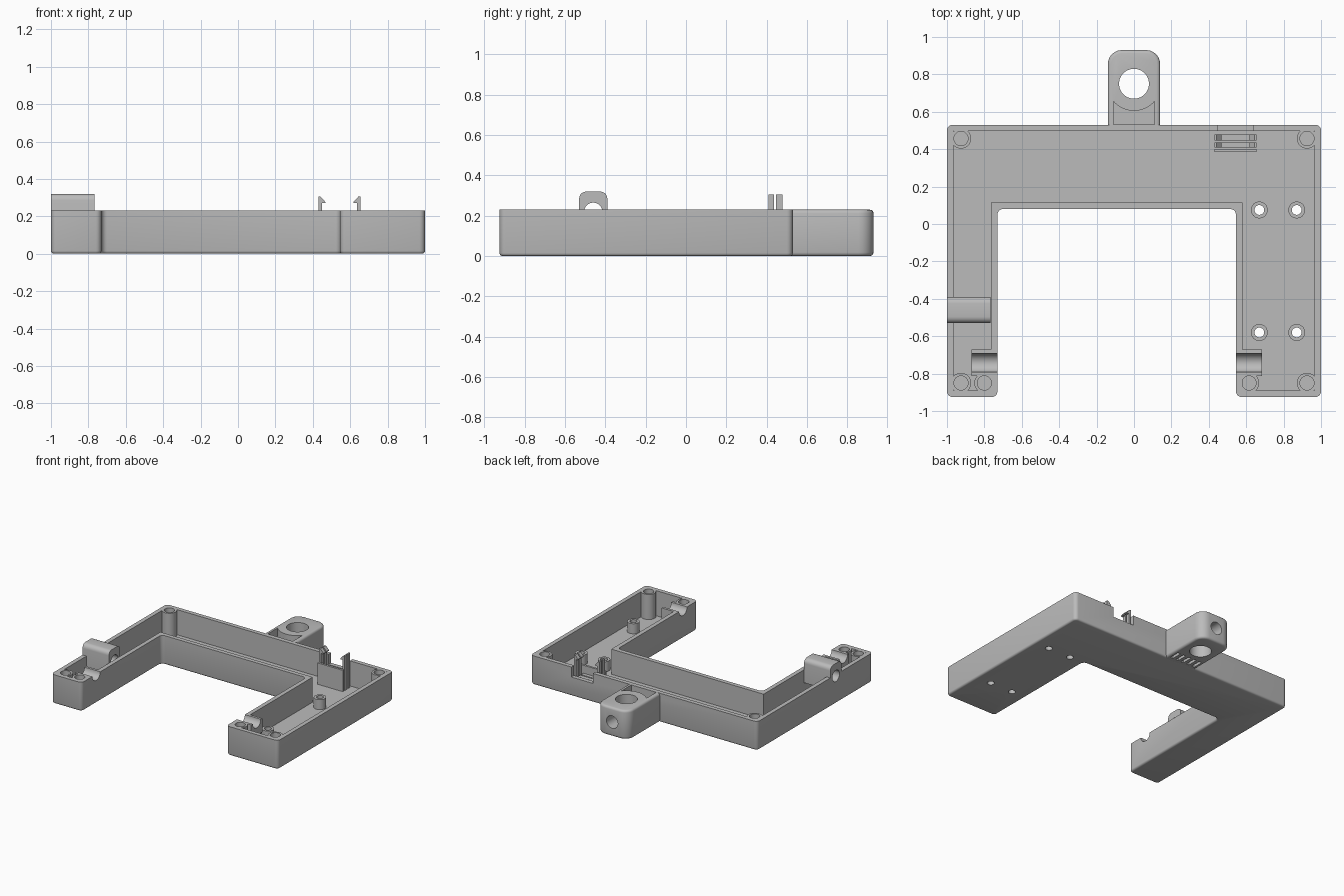
import bpy, bmesh, math

if "Cube" in bpy.data.objects:
    bpy.data.objects.remove(bpy.data.objects["Cube"])

grey = bpy.data.materials.new("plain_grey")
grey.use_nodes = True
grey.diffuse_color = (0.5, 0.5, 0.5, 1)
grey.node_tree.nodes["Principled BSDF"].inputs["Base Color"].default_value = (0.5, 0.5, 0.5, 1)

TOP, FLOOR, WALL = 0.23, 0.03, 0.034
AXES = {"z": lambda a, b, h: (a, b, h),
        "y": lambda a, b, h: (a, h, b),
        "x": lambda a, b, h: (h, a, b)}


def solid(name, pts, lo, hi, axis="z", rounds=()):
    """Extrude a profile along an axis, then round the edges each rule picks."""
    bm = bmesh.new()
    put = AXES[axis]
    face = bm.faces.new([bm.verts.new(put(a, b, lo)) for a, b in pts])
    grown = bmesh.ops.extrude_face_region(bm, geom=[face])["geom"]
    step = put(0, 0, hi - lo)
    bmesh.ops.translate(bm, vec=step, verts=[g for g in grown if isinstance(g, bmesh.types.BMVert)])
    bmesh.ops.recalc_face_normals(bm, faces=bm.faces)
    for rule, radius, segs in rounds:
        edges = [e for e in bm.edges if rule(e.verts[0].co, e.verts[1].co)]
        bmesh.ops.bevel(bm, geom=edges, offset=radius, segments=segs, profile=0.5,
                        affect="EDGES", clamp_overlap=True)
    bmesh.ops.recalc_face_normals(bm, faces=bm.faces)
    mesh = bpy.data.meshes.new(name)
    bm.to_mesh(mesh)
    bm.free()
    mesh.materials.append(grey)
    obj = bpy.data.objects.new(name, mesh)
    bpy.context.collection.objects.link(obj)
    return obj


def rect(x0, x1, y0, y1):
    return [(x0, y0), (x1, y0), (x1, y1), (x0, y1)]


def ring(cx, cy, r, n=32):
    return [(cx + r * math.cos(2 * math.pi * i / n), cy + r * math.sin(2 * math.pi * i / n))
            for i in range(n)]


def cut(obj, *cutters):
    """Subtract cutters from an object and discard them."""
    for c in cutters:
        mod = obj.modifiers.new("cut", "BOOLEAN")
        mod.operation, mod.solver, mod.object = "DIFFERENCE", "EXACT", c
    bpy.context.view_layer.update()
    result = bpy.data.meshes.new_from_object(obj.evaluated_get(bpy.context.evaluated_depsgraph_get()))
    obj.modifiers.clear()
    obj.data = result
    for c in cutters:
        bpy.data.objects.remove(c)
    return obj


def u_shape(t):
    """Outline of the tray, shrunk inward by t."""
    left, right, inner = -0.73 - t, 0.545 + t, 0.08 + t
    front, back, side = -0.925 + t, 0.53 - t, 1 - t
    return [(-side, front), (left, front), (left, inner), (right, inner),
            (right, front), (side, front), (side, back), (-side, back)]


def upright(a, b):
    return abs(a.z - b.z) > 0.1


def at_bottom(a, b):
    return max(a.z, b.z) < 0.001


def at_top(a, b):
    return min(a.z, b.z) > TOP - 0.001


# Tray shell
tray = solid("tray", u_shape(0), 0, TOP, rounds=[(upright, 0.03, 5), (at_bottom, 0.015, 3)])
mounts = [(x, y) for x in (0.67, 0.87) for y in (0.075, -0.58)]
cut(tray, solid("cavity", u_shape(WALL), FLOOR, 0.4))
cut(tray, *[solid("screw_hole", ring(x, y, 0.026), -0.1, 0.1) for x, y in mounts])


def cable_hole():
    return solid("cable_hole", ring(-0.46, 0.22, 0.045), -1.1, -0.768, "x")


def hinge_groove(x0, x1):
    return solid("groove", ring(-0.742, TOP, 0.05), x0, x1, "x")


cut(tray, cable_hole(), hinge_groove(-0.9, -0.7), hinge_groove(0.5, 0.7),
    solid("notch", rect(0.45, 0.64, 0.48, 0.6), 0.15, 0.4))

# Posts for the lid screws
for x, y in [(-0.925, 0.457), (0.925, 0.457), (-0.925, -0.85),
             (0.925, -0.85), (-0.8, -0.85), (0.615, -0.85)]:
    post = solid("lid_post", ring(x, y, 0.054), FLOOR - 0.01, TOP)
    cut(post, solid("bore", ring(x, y, 0.038), 0.08, 0.4))

# Board standoffs
for x, y in mounts:
    standoff = solid("board_standoff", ring(x, y, 0.045), FLOOR - 0.01, 0.11)
    cut(standoff, solid("bore", ring(x, y, 0.026), -0.1, 0.4))

# Grooved cradles at the arm ends
for x0, x1 in [(-0.87, -0.74), (0.555, 0.685)]:
    cradle = solid("cradle", rect(x0, x1, -0.812, -0.672), 0.12, TOP)
    cut(cradle, hinge_groove(x0 - 0.1, x1 + 0.1))

# Cable clamp on the side wall
clamp = solid("cable_clamp", rect(-0.53, -0.39, 0.13, 0.32), -1, -0.768, "x",
              rounds=[(lambda a, b: abs(a.x - b.x) > 0.1 and a.z > 0.3, 0.035, 5)])
cut(clamp, cable_hole())

# Hanging lug with vertical eye, end bore, pocket and underside slots
lug = solid("hanging_lug", rect(-0.14, 0.14, 0.51, 0.93), 0, TOP,
            rounds=[(lambda a, b: upright(a, b) and a.y > 0.9, 0.075, 6),
                    (lambda a, b: (at_bottom(a, b) or at_top(a, b)) and max(a.y, b.y) > 0.52, 0.018, 3)])
pocket_arc = [(0.145 * math.sin(t), 0.75 - 0.145 * math.cos(t))
              for t in [math.radians(49 - 98 * i / 14) for i in range(15)]]
cut(lug, solid("pocket", [(-0.11, 0.532), (0.11, 0.532)] + pocket_arc, 0.06, 0.4))
cut(lug, solid("eye", ring(0, 0.75, 0.08, 40), -0.1, 0.4))
cut(lug, solid("end_bore", ring(0, 0.115, 0.05), 0.75, 1.1, "y"))
cut(lug, *[solid("slot", rect(x - 0.012, x + 0.012, 0.545, 0.63), -0.1, 0.03)
           for x in (-0.1, -0.05, 0, 0.05, 0.1)])

# Connector holder: backing plate, ledges and paired snap hooks
solid("connector_plate", rect(0.43, 0.655, 0.385, 0.402), FLOOR - 0.01, 0.2)
for y0, y1 in [(0.408, 0.437), (0.447, 0.478)]:
    solid("connector_ledge", rect(0.465, 0.62, y0, y1), FLOOR - 0.01, 0.14)
    for x, s in [(0.43, 1), (0.655, -1)]:
        hook = [(0, FLOOR - 0.01), (0.018, FLOOR - 0.01), (0.018, 0.27),
                (0.037, 0.27), (0.037, 0.277), (0.012, 0.305), (0, 0.305)]
        solid("snap_hook", [(x + s * a, b) for a, b in hook], y0, y1, "y")

# Smooth rounded faces, keep hard edges
bpy.ops.object.select_all(action="DESELECT")
for obj in bpy.context.collection.objects:
    if obj.type == "MESH" and grey.name in obj.data.materials:
        obj.select_set(True)
        bpy.context.view_layer.objects.active = obj
bpy.ops.object.shade_smooth_by_angle(angle=math.radians(35))
